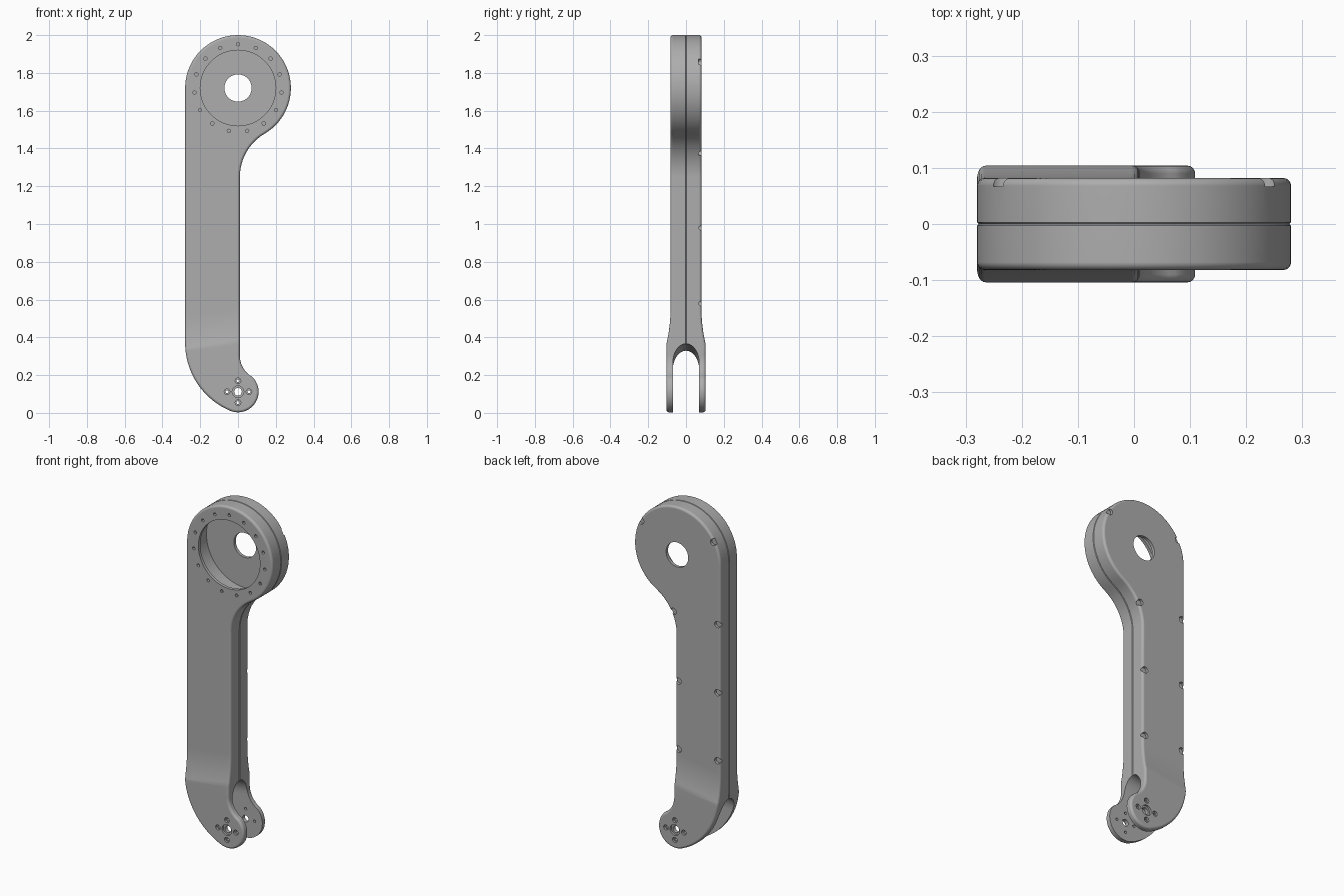
import bpy, bmesh, math
from mathutils import Vector, Matrix

if "Cube" in bpy.data.objects:
    bpy.data.objects.remove(bpy.data.objects["Cube"])

HEAD, PIVOT = (0, 1.72), (0, 0.112)
SLOPE = 0.13                       # tilt of the fork shoulder across x

grey = bpy.data.materials.new("satin_grey")
grey.diffuse_color = (0.42, 0.42, 0.42, 1)
grey.use_nodes = True
grey.node_tree.nodes["Principled BSDF"].inputs["Base Color"].default_value = grey.diffuse_color


def arc(c, r, a0, a1, n):
    return [(c[0] + r * math.cos(math.radians(a0 + (a1 - a0) * i / n)),
             c[1] + r * math.sin(math.radians(a0 + (a1 - a0) * i / n))) for i in range(n + 1)]


def make_object(name, bm):
    bmesh.ops.recalc_face_normals(bm, faces=bm.faces)
    me = bpy.data.meshes.new(name)
    bm.to_mesh(me)
    bm.free()
    me.materials.append(grey)
    ob = bpy.data.objects.new(name, me)
    bpy.context.collection.objects.link(ob)
    return ob


def cylinder(x, z, r, y0, y1, n=24):
    bm = bmesh.new()
    rot = Matrix.Translation((x, (y0 + y1) / 2, z)) @ Matrix.Rotation(math.pi / 2, 4, 'X')
    bmesh.ops.create_cone(bm, cap_ends=True, segments=n, radius1=r, radius2=r,
                          depth=abs(y1 - y0), matrix=rot)
    return make_object("cutter", bm)


# Arm outline: round head, neck fillet, shank, fork fillet, pivot eye, heel
outline = (arc(HEAD, 0.28, 180, -59.8, 48)
           + arc((0.274, 1.25), 0.264, 120.2, 180, 12)
           + arc((0.1376, 0.302), 0.1276, 180, 234, 9)[0:]
           + arc(PIVOT, 0.109, 54, -112.8, 24)
           + arc((0.109, 0.37), 0.389, 247.2, 180, 16))
clean = []
for p in outline:
    if not clean or math.dist(p, clean[-1]) > 0.004:
        clean.append(p)


def shell_half(name, s):
    """One half of the arm; s is the sign of y of its outer face."""
    bm = bmesh.new()
    inner = bm.faces.new([bm.verts.new((x, 0, z)) for x, z in clean])
    ext = bmesh.ops.extrude_face_region(bm, geom=[inner], use_keep_orig=True)
    for v in ext["geom"]:
        if isinstance(v, bmesh.types.BMVert):
            v.co.y = s * 0.082
    # Bands where the arm flares out to the fork
    for i in range(9):
        t = 0.365 + 0.185 * i / 8
        bmesh.ops.bisect_plane(bm, geom=bm.verts[:] + bm.edges[:] + bm.faces[:], dist=1e-5,
                               plane_co=(0, 0, t), plane_no=Vector((-SLOPE, 0, 1)))
    for v in bm.verts:
        if abs(v.co.y) > 0.05:
            u = (0.55 - (v.co.z - SLOPE * v.co.x)) / 0.185
            v.co.y += s * 0.022 * min(max(u, 0), 1) ** 2
    bmesh.ops.recalc_face_normals(bm, faces=bm.faces)

    def rim(outer):
        return [e for e in bm.edges if all((abs(v.co.y) > 0.05) == outer for v in e.verts)
                and len(e.link_faces) == 2
                and e.link_faces[0].normal.dot(e.link_faces[1].normal) < 0.4]
    # Soft outer rim and fine seam chamfer
    bmesh.ops.bevel(bm, geom=rim(True), offset=0.014, segments=4, profile=0.5,
                    affect='EDGES', clamp_overlap=False)
    bmesh.ops.bevel(bm, geom=rim(False), offset=0.003, segments=1, profile=0.5,
                    affect='EDGES', clamp_overlap=False)
    return make_object(name, bm)


def fork_slot():
    """Arched slot between the fork cheeks, following the shoulder tilt."""
    pts = [(0.07, -0.2)] + [(0.07 * c, 0.26 + 0.105 * h)
                            for c, h in arc((0, 0), 1, 0, 180, 20)] + [(-0.07, -0.2)]
    bm = bmesh.new()
    rings = [[bm.verts.new((x, y, z + SLOPE * x)) for y, z in pts] for x in (-0.5, 0.5)]
    for r in rings:
        bm.faces.new(r)
    n = len(pts)
    for i in range(n):
        j = (i + 1) % n
        bm.faces.new((rings[0][i], rings[0][j], rings[1][j], rings[1][i]))
    return make_object("cutter", bm)


def cut(ob, cutters):
    bpy.context.view_layer.objects.active = ob
    for c in cutters:
        m = ob.modifiers.new("cut", 'BOOLEAN')
        m.operation, m.solver, m.object = 'DIFFERENCE', 'EXACT', c
        bpy.ops.object.modifier_apply(modifier=m.name)
        bpy.data.objects.remove(c)


def shared_cuts(s):
    cuts = [fork_slot(), cylinder(*HEAD, 0.25, -0.064, 0.064, 64)]
    # Pivot bore and four bolts, each with a counterbore
    spots = [(0, 0, 0.02, 0.031)] + [(0.058 * a, 0.058 * b, 0.008, 0.015)
                                     for a, b in ((1, 0), (-1, 0), (0, 1), (0, -1))]
    for dx, dz, r, wide in spots:
        x, z = PIVOT[0] + dx, PIVOT[1] + dz
        cuts.append(cylinder(x, z, r, s * 0.05, s * 0.15, 20))
        cuts.append(cylinder(x, z, wide, s * 0.092, s * 0.15, 20))
    return cuts


# Front shell: wide motor opening with a ring of fifteen bolt holes
front = shell_half("front_shell", -1)
ring = [(0.232 * math.cos(a), 1.72 + 0.232 * math.sin(a))
        for a in (math.radians(90 + 24 * i) for i in range(15))]
cut(front, shared_cuts(-1) + [cylinder(*HEAD, 0.2, -0.15, -0.03, 64)]
    + [cylinder(x, z, 0.009, -0.15, -0.05, 12) for x, z in ring])

# Back shell: cable hole and screw pockets along both edges
back = shell_half("back_shell", 1)
pockets = [(-0.262, z) for z in (0.58, 0.98, 1.38)]
pockets += [(-0.008, 0.58), (-0.008, 0.98), (0.025, 1.38), (-0.235, 1.855), (0.235, 1.855)]
cut(back, shared_cuts(1) + [cylinder(*HEAD, 0.072, 0.03, 0.15, 40)]
    + [cylinder(x, z, 0.019, 0.067, 0.15, 16) for x, z in pockets])

# Smooth shading with crisp edges
for ob in (front, back):
    bpy.ops.object.select_all(action='DESELECT')
    ob.select_set(True)
    bpy.context.view_layer.objects.active = ob
    bpy.ops.object.shade_smooth_by_angle(angle=math.radians(30))
    w = ob.modifiers.new("even_normals", 'WEIGHTED_NORMAL')
    w.keep_sharp = True
